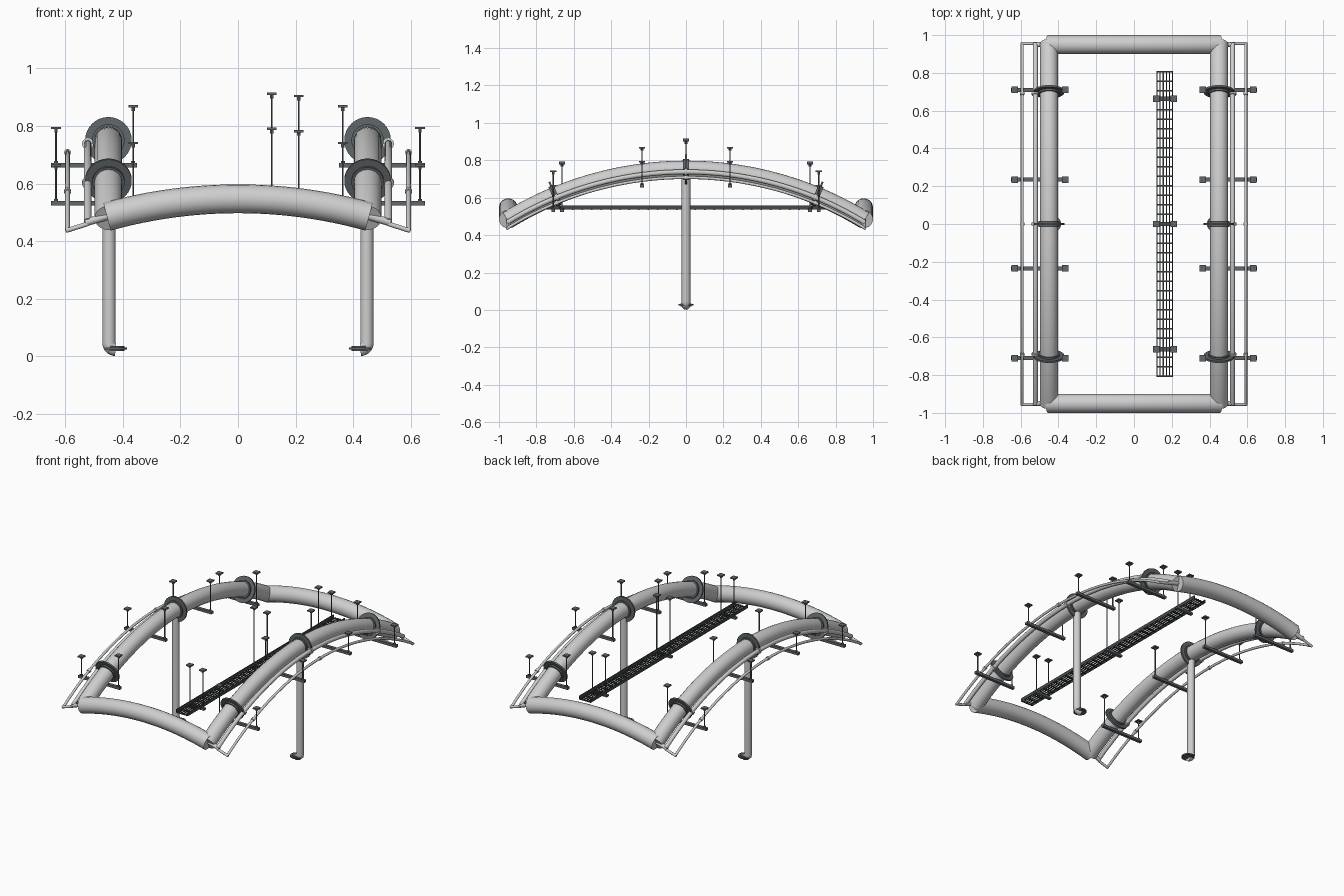
import bpy
import math
from mathutils import Vector

if "Cube" in bpy.data.objects:
    bpy.data.objects.remove(bpy.data.objects["Cube"])


def material(name, rgb):
    m = bpy.data.materials.new(name)
    m.diffuse_color = (*rgb, 1)
    m.use_nodes = True
    m.node_tree.nodes["Principled BSDF"].inputs["Base Color"].default_value = m.diffuse_color
    return m


LIGHT = material("light_galvanised", (0.62, 0.62, 0.62))
DARK = material("dark_steel", (0.12, 0.135, 0.145))
BLACK = material("tray_black_steel", (0.06, 0.065, 0.07))


def tube(name, points, radius, mat=LIGHT, res=6):
    """Round tube swept along a list of points, turned into a smooth mesh."""
    cu = bpy.data.curves.new(name, 'CURVE')
    cu.dimensions = '3D'
    cu.bevel_depth = radius
    cu.bevel_resolution = res
    cu.use_fill_caps = True
    sp = cu.splines.new('POLY')
    sp.points.add(len(points) - 1)
    for p, co in zip(sp.points, points):
        p.co = (*co, 1)
    ob = bpy.data.objects.new(name, cu)
    bpy.context.collection.objects.link(ob)
    bpy.ops.object.select_all(action='DESELECT')
    ob.select_set(True)
    bpy.context.view_layer.objects.active = ob
    bpy.ops.object.convert(target='MESH')
    ob = bpy.context.object
    ob.data.materials.clear()
    ob.data.materials.append(mat)
    bpy.ops.object.shade_smooth_by_angle(angle=math.radians(40))
    return ob


def box(name, center, size, mat=DARK):
    bpy.ops.mesh.primitive_cube_add(size=1, location=center)
    ob = bpy.context.object
    ob.name = name
    ob.scale = size
    bpy.ops.object.transform_apply(location=False, rotation=False, scale=True)
    ob.data.materials.append(mat)
    return ob


def disc(name, center, axis, radius, thick, mat=DARK, sides=32):
    bpy.ops.mesh.primitive_cylinder_add(vertices=sides, radius=radius, depth=thick, location=center)
    ob = bpy.context.object
    ob.name = name
    ob.rotation_euler = Vector(axis).to_track_quat('Z', 'Y').to_euler()
    ob.data.materials.append(mat)
    bpy.ops.object.shade_smooth_by_angle(angle=math.radians(40))
    return ob


def drop(t, half, sag):
    """Fall below the crown of a circular arc at distance t from its middle."""
    r = (half * half + sag * sag) / (2 * sag)
    return r - math.sqrt(r * r - t * t)


HALF, SAG = 0.955, 0.27
R = (HALF ** 2 + SAG ** 2) / (2 * SAG)


def side_arc(x, top, n=40):
    ys = [-HALF + 2 * HALF * i / n for i in range(n + 1)]
    return [(x, y, top - drop(y, HALF, SAG)) for y in ys]


def arc_ring(name, x, y, top, radius, thick, mat):
    """Disc square to the side arc at position y."""
    z = top - drop(y, HALF, SAG)
    axis = (0, math.sqrt(R * R - y * y), -y)
    disc(name, (x, y, z), axis, radius, thick, mat)


def hanger(name, x, y, bottom, top):
    """Threaded rod with ceiling plate and nuts."""
    disc(name + "_rod", (x, y, (bottom + top) / 2), (0, 0, 1), 0.0032, top - bottom, DARK, 8)
    box(name + "_plate", (x, y, top - 0.004), (0.034, 0.034, 0.008))
    disc(name + "_nut", (x, y, bottom + 0.012), (0, 0, 1), 0.008, 0.008, DARK, 6)
    disc(name + "_top_nut", (x, y, top - 0.014), (0, 0, 1), 0.007, 0.012, DARK, 6)


# End ducts
for s in (-1, 1):
    xs = [-0.455 + 0.91 * i / 24 for i in range(25)]
    tube("end_duct", [(x, s * 0.95, 0.547 - drop(x, 0.455, 0.062)) for x in xs], 0.05, res=8)

for s in (-1, 1):
    # Main arched duct and its flanges
    tube("side_duct", side_arc(s * 0.45, 0.75), 0.048, res=8)
    for y in (-0.7, 0, 0.7):
        arc_ring("duct_flange", s * 0.45, y, 0.75, 0.081, 0.01, DARK)
        arc_ring("flange_collar", s * 0.45, y, 0.75, 0.056, 0.03, DARK)

    # Two slim service pipes with couplings
    for x, top, r in ((0.522, 0.738, 0.013), (0.592, 0.708, 0.008)):
        tube("service_pipe", side_arc(s * x, top), r)
        for y in (-0.69, 0, 0.69):
            arc_ring("pipe_coupling", s * x, y, top, r * 1.5, 0.014, LIGHT)

    # Cross links at the pipe ends
    for e in (-1, 1):
        tube("outer_link", [(s * 0.598, e * HALF, 0.436), (s * 0.522, e * HALF, 0.460)], 0.008)
        tube("inner_link", [(s * 0.53, e * 0.95, 0.464), (s * 0.45, e * 0.95, 0.488)], 0.013)

    # Downpipe with elbow and foot flange
    bend = [(s * (0.425 + 0.023 * math.cos(a)), 0, 0.047 - 0.023 * math.sin(a))
            for a in (math.pi / 2 * i / 8 for i in range(9))]
    tube("downpipe", [(s * 0.448, 0, 0.73)] + bend, 0.023)
    disc("foot_flange", (s * 0.425, 0, 0.027), (0, 0, 1), 0.04, 0.008, DARK)
    disc("foot_flange_hub", (s * 0.425, 0, 0.027), (0, 0, 1), 0.03, 0.016, DARK)

    # Support bars slung under the ducts
    for y, z, outer, inner in ((0.235, 0.663, 0.797, 0.872), (0.71, 0.531, 0.668, 0.745)):
        for e in (-1, 1):
            box("support_bar", (s * 0.5, e * y, z), (0.30, 0.02, 0.016))
            hanger("outer_hanger", s * 0.632, e * y, z, outer)
            hanger("inner_hanger", s * 0.364, e * y, z, inner)

# Cable tray: side rails, floor strips and rungs
for x in (0.122, 0.204):
    box("tray_rail", (x, 0, 0.547), (0.005, 1.62, 0.022), BLACK)
for i in range(4):
    box("tray_strip", (0.138 + i * 0.0167, 0, 0.541), (0.006, 1.62, 0.006), BLACK)
for i in range(33):
    box("tray_rung", (0.163, -0.806 + i * 1.612 / 32, 0.538), (0.082, 0.008, 0.006), BLACK)

# Tray supports
for y, top in ((-0.663, 0.794), (0, 0.916), (0.663, 0.794)):
    box("tray_bar", (0.163, y, 0.53), (0.125, 0.022, 0.012))
    hanger("tray_hanger", 0.117, y, 0.53, top)
    hanger("tray_hanger", 0.211, y, 0.53, top - 0.008)
